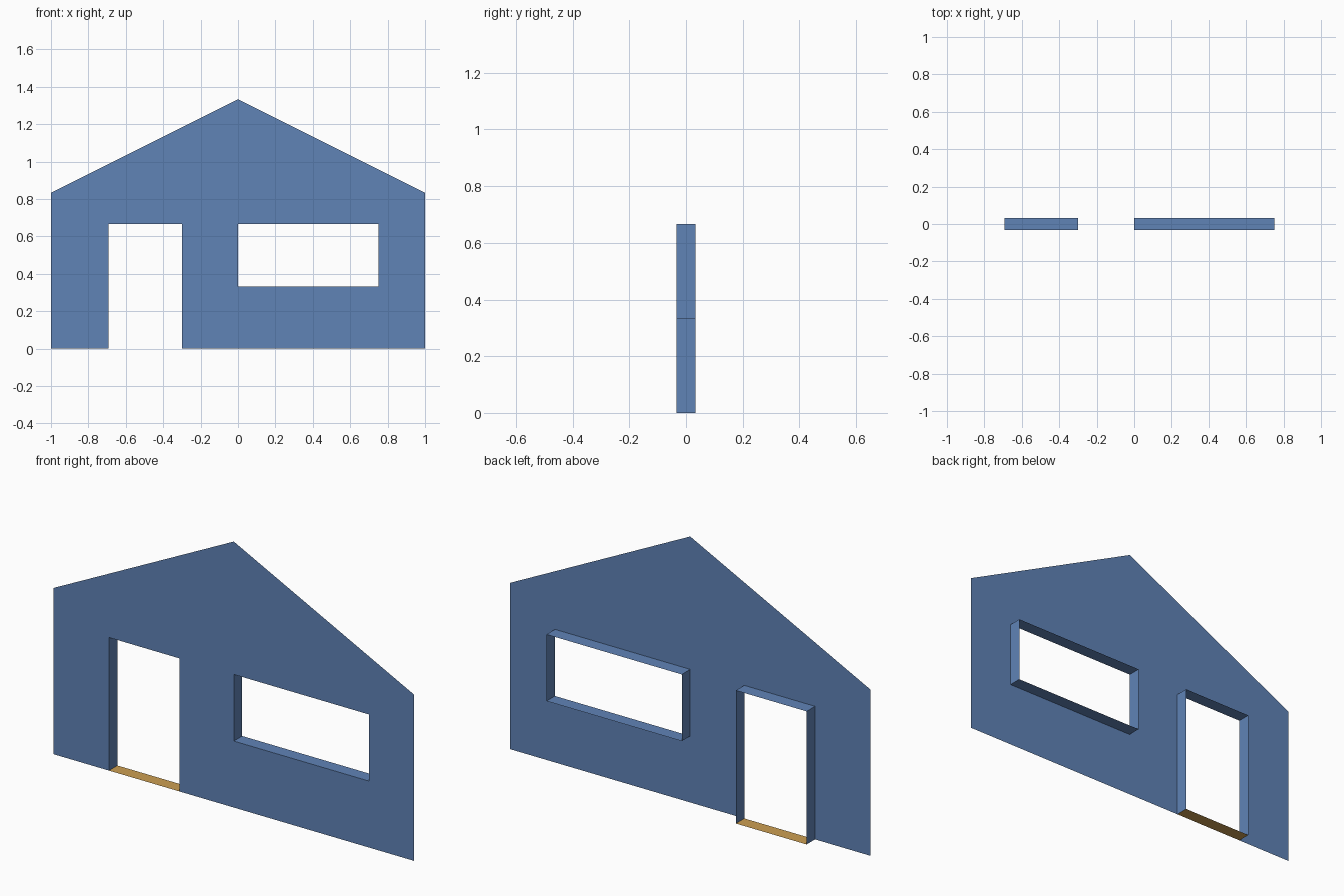
import bpy, bmesh
from mathutils import Vector

if "Cube" in bpy.data.objects:
    bpy.data.objects.remove(bpy.data.objects["Cube"])

FRONT, BACK = -1 / 30, 1 / 30
DOOR = (-0.692, -0.30, 0.0, 0.667)      # x0, x1, z0, z1
WINDOW = (0.0, 0.75, 0.333, 0.667)


def material(name, rgb):
    m = bpy.data.materials.new(name)
    m.diffuse_color = (*rgb, 1)
    m.use_nodes = True
    m.node_tree.nodes["Principled BSDF"].inputs["Base Color"].default_value = m.diffuse_color
    return m


blue = material("blue_wall_paint", (0.117, 0.227, 0.470))
tan = material("tan_threshold", (0.600, 0.342, 0.084))


def add_object(name, bm, mats):
    mesh = bpy.data.meshes.new(name)
    bm.to_mesh(mesh)
    bm.free()
    for m in mats:
        mesh.materials.append(m)
    ob = bpy.data.objects.new(name, mesh)
    bpy.context.collection.objects.link(ob)
    return ob


def corners(rect):
    x0, x1, z0, z1 = rect
    return [(x0, z0), (x1, z0), (x1, z1), (x0, z1)]


def gable_sheet(name, loops):
    """Flat front sheet; loops after the first are holes."""
    bm = bmesh.new()
    for loop in loops:
        vs = [bm.verts.new((x, FRONT, z)) for x, z in loop]
        for a, b in zip(vs, vs[1:] + vs[:1]):
            bm.edges.new((a, b))
    bmesh.ops.triangle_fill(bm, use_beauty=True, edges=bm.edges[:], normal=Vector((0, -1, 0)))
    for f in bm.faces:
        f.normal_update()
        if f.normal.y > 0:
            f.normal_flip()
    return add_object(name, bm, [blue])


def reveal(name, rect, mats):
    """Four lining faces of an opening, facing inward; floor face uses the last material."""
    bm = bmesh.new()
    pts = corners(rect)
    front = [bm.verts.new((x, FRONT, z)) for x, z in pts]
    back = [bm.verts.new((x, BACK, z)) for x, z in pts]
    for i in range(4):
        j = (i + 1) % 4
        f = bm.faces.new((front[i], front[j], back[j], back[i]))
        f.material_index = len(mats) - 1 if i == 0 else 0
    return add_object(name, bm, mats)


# Gabled wall outline, notched by the doorway and pierced by the window
x0, x1, _, top = DOOR
outline = [(-1, 0), (x0, 0), (x0, top), (x1, top), (x1, 0),
           (1, 0), (1, 0.833), (0, 1.333), (-1, 0.833)]
gable_sheet("front_wall", [outline, corners(WINDOW)])

# Linings of the openings
reveal("door_reveal", DOOR, [blue, tan])
reveal("window_reveal", WINDOW, [blue])
